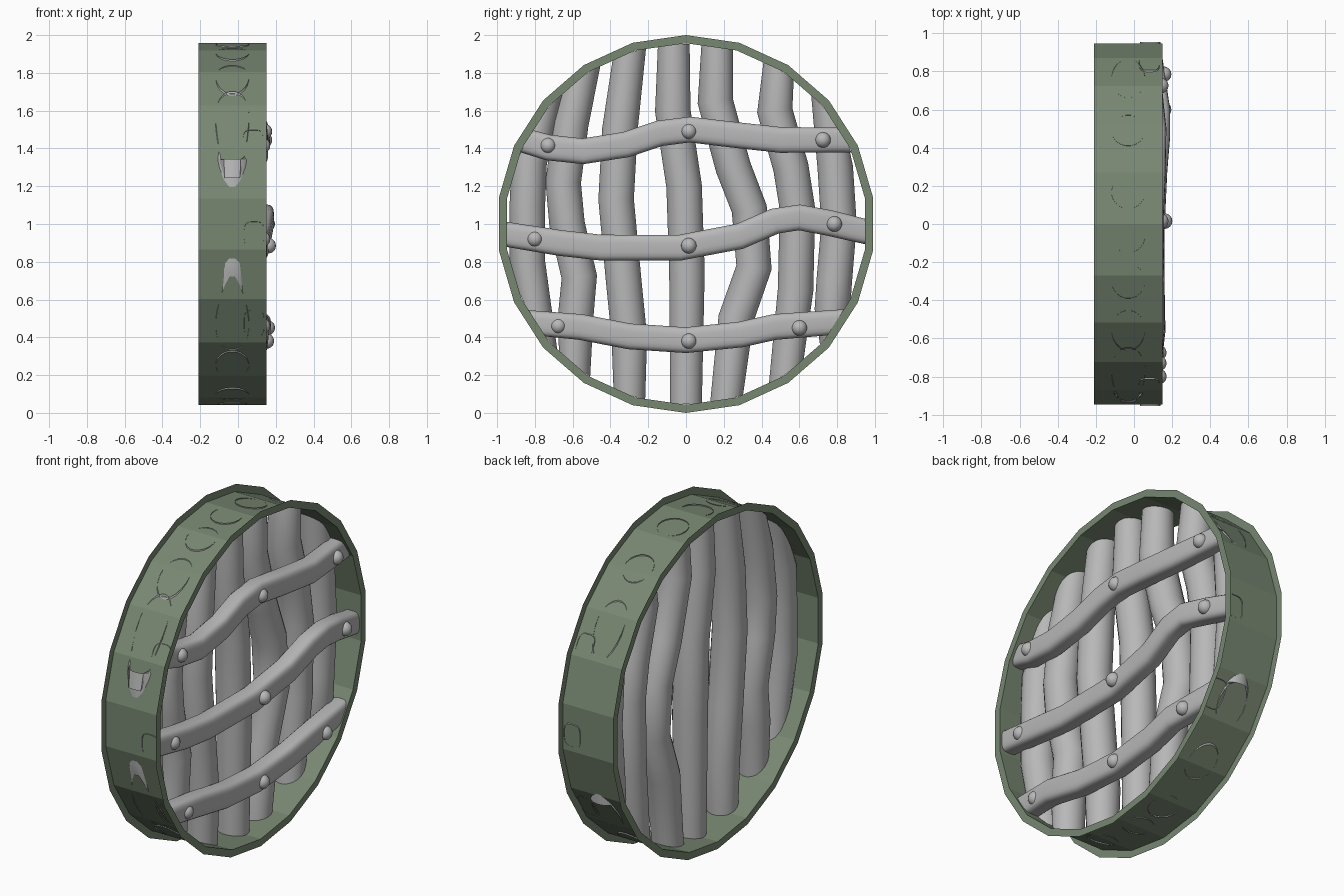
import bpy, bmesh, math
from mathutils import Vector

if "Cube" in bpy.data.objects:
    bpy.data.objects.remove(bpy.data.objects["Cube"], do_unlink=True)


def material(name, rgb):
    m = bpy.data.materials.new(name)
    m.use_nodes = True
    m.diffuse_color = (*rgb, 1)
    m.node_tree.nodes["Principled BSDF"].inputs["Base Color"].default_value = (*rgb, 1)
    return m


green = material("dull_green", (0.187, 0.243, 0.167))
grey = material("light_grey", (0.48, 0.48, 0.48))
SIDES, INNER, OUTER = 22, 0.957, 1.0


def finish(bm, name, mat, smooth=True):
    mesh = bpy.data.meshes.new(name)
    bm.to_mesh(mesh)
    bm.free()
    mesh.materials.append(mat)
    obj = bpy.data.objects.new(name, mesh)
    bpy.context.scene.collection.objects.link(obj)
    if smooth:
        bpy.ops.object.select_all(action='DESELECT')
        obj.select_set(True)
        bpy.context.view_layer.objects.active = obj
        bpy.ops.object.shade_smooth_by_angle(angle=math.radians(40))
    return obj


def slide_to_wall(p, direction):
    """Move a point along a direction until it meets the round wall."""
    centre = Vector((p.x, 0, 1))
    q, d = p - centre, Vector((0, direction.y, direction.z)).normalized()
    b = q.dot(d)
    return p + d * (math.sqrt(max(b * b - q.dot(q) + (INNER - 0.003) ** 2, 0)) - b)


def sweep(name, path, half_x, half_side, power, swell, sides=20):
    """Open rounded section along a path, fuller between its ends, trimmed to the wall."""
    bm = bmesh.new()
    pts = [Vector(p) for p in path]
    last = len(pts) - 1
    rings = []
    for i, p in enumerate(pts):
        t = pts[min(i + 1, last)] - pts[max(i - 1, 0)]
        side = Vector((0, -t.z, t.y)).normalized()
        size = swell if 0 < i < last else 1
        ring = []
        for k in range(sides):
            a = 2 * math.pi * (k + 0.5) / sides
            c, s = math.cos(a), math.sin(a)
            u = math.copysign(abs(c) ** (2 / power), c) * half_x * size
            v = math.copysign(abs(s) ** (2 / power), s) * half_side * size
            co = p + Vector((u, 0, 0)) + side * v
            if i in (0, last):
                co = slide_to_wall(co, t if i else -t)
            ring.append(bm.verts.new(co))
        rings.append(ring)
    for a, b in zip(rings, rings[1:]):
        for k in range(sides):
            n = (k + 1) % sides
            bm.faces.new((a[k], a[n], b[n], b[k]))
    bmesh.ops.recalc_face_normals(bm, faces=bm.faces)
    return finish(bm, name, grey)


# Faceted hoop: thin wall with a flat flange on each edge
bm = bmesh.new()
loops = []
for x, r in ((-0.21, OUTER), (-0.21, INNER), (0.15, INNER), (0.15, OUTER)):
    angles = [2 * math.pi * k / SIDES for k in range(SIDES)]
    loops.append([bm.verts.new((x, r * math.sin(a), 1 + r * math.cos(a))) for a in angles])
for a, b in zip(loops, loops[1:]):
    for k in range(SIDES):
        n = (k + 1) % SIDES
        bm.faces.new((a[k], a[n], b[n], b[k]))
bmesh.ops.recalc_face_normals(bm, faces=bm.faces)
finish(bm, "hoop", green, smooth=False)

# Upright wavy rods, each as (y, z) points from top to bottom
rods = [
    [(-.77, 1.56), (-.83, 1.33), (-.84, 1.1), (-.84, .8), (-.785, .45)],
    [(-.555, 1.77), (-.61, 1.53), (-.65, 1.22), (-.63, 1.0), (-.565, .72), (-.585, .5), (-.59, .25)],
    [(-.3, 1.9), (-.35, 1.5), (-.37, 1.13), (-.33, .7), (-.3, .4), (-.3, .095)],
    [(-.065, 1.94), (-.07, 1.6), (-.01, 1.2), (.005, .75), (0, .05)],
    [(.165, 1.93), (.155, 1.65), (.25, 1.3), (.335, 1.08), (.36, .77), (.265, .5), (.215, .075)],
    [(.49, 1.81), (.47, 1.6), (.555, 1.3), (.59, 1.08), (.58, .65), (.53, .21)],
    [(.76, 1.57), (.79, 1.3), (.81, 1.0), (.785, .7), (.775, .55), (.785, .45)],
]
for i, path in enumerate(rods):
    sweep(f"upright_rod_{i + 1}", [(-0.03, y, z) for y, z in path], 0.088, 0.085, 2, 1.12)

# Cross bars as (x, y, z) points
bars = [
    [(.08, -.85, 1.44), (.09, -.73, 1.405), (.105, -.545, 1.385), (.105, -.32, 1.42),
     (.1, -.14, 1.48), (.1, .02, 1.5), (.11, .23, 1.475), (.115, .5, 1.445), (.08, .85, 1.445)],
    [(.085, -.95, .945), (.1, -.67, .9), (.1, -.45, .875), (.105, -.03, .875), (.12, .285, .935),
     (.135, .47, 1.015), (.135, .6, 1.035), (.11, .76, 1.005), (.085, .95, .96)],
    [(.085, -.8, .475), (.11, -.56, .455), (.105, -.3, .405), (.105, 0, .385),
     (.11, .29, .415), (.12, .47, .455), (.09, .8, .48)],
]
for name, path in zip(("upper", "middle", "lower"), bars):
    sweep(name + "_cross_bar", path, 0.053, 0.066, 3.6, 1.04)

# Round rivet heads
rivets = [
    (.13, -.73, 1.415), (.14, .015, 1.49), (.14, .725, 1.445),
    (.13, -.8, .92), (.16, .015, .885), (.155, .785, 1.0),
    (.13, -.675, .46), (.15, .015, .38), (.155, .6, .45),
]
for i, centre in enumerate(rivets):
    bm = bmesh.new()
    bmesh.ops.create_uvsphere(bm, u_segments=16, v_segments=10, radius=0.041)
    finish(bm, f"rivet_{i + 1}", grey).location = centre
